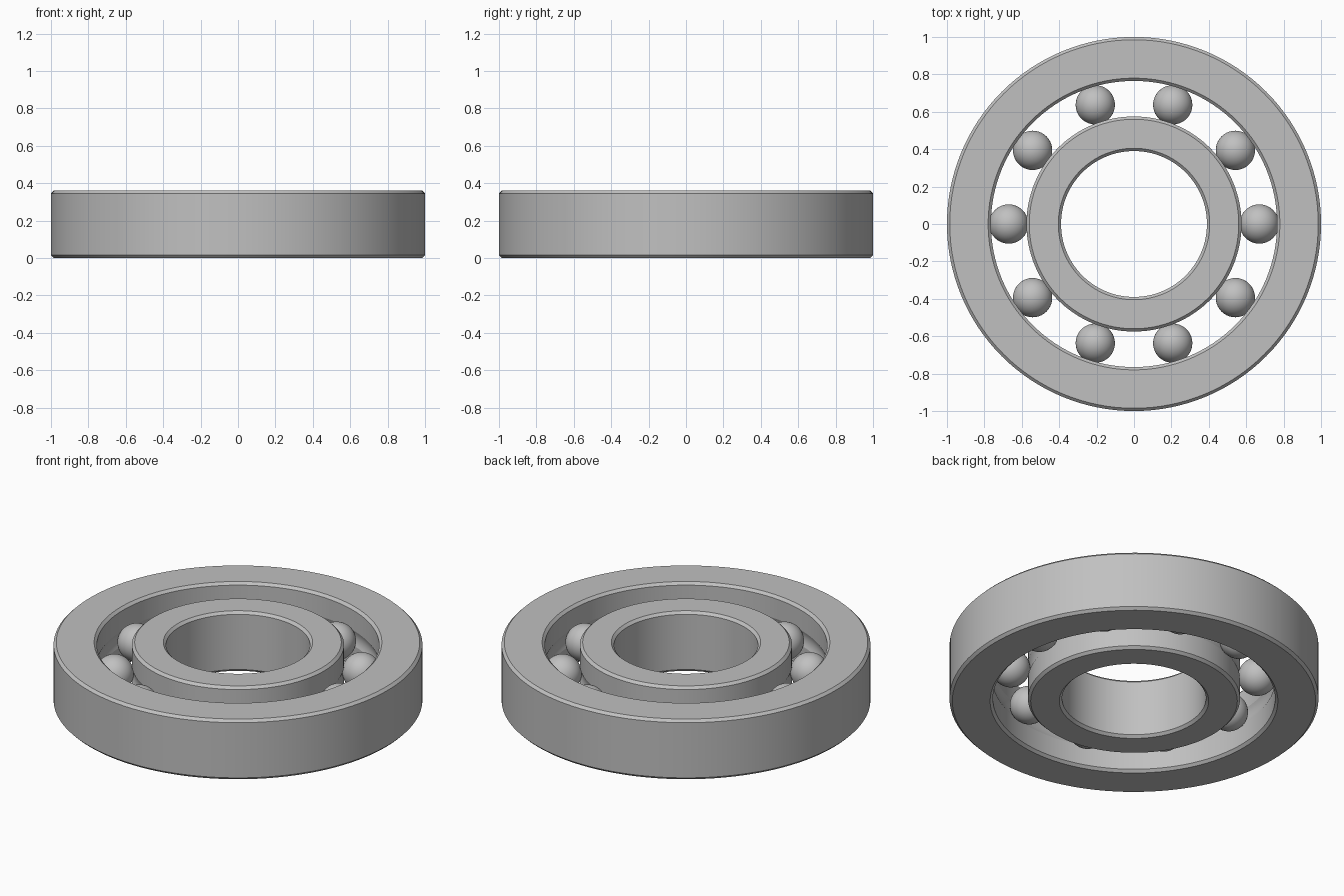
import bpy
import bmesh
from math import cos, sin, pi, radians, sqrt, asin
from mathutils import Vector, Matrix

cube = bpy.data.objects.get("Cube")
if cube:
    bpy.data.objects.remove(cube, do_unlink=True)

HEIGHT = 0.36
CHAMFER = 0.015
PITCH = 0.67        # radius of the circle of ball centres
BALL = 0.105
BALLS = 10

steel = bpy.data.materials.new("steel_grey")
steel.use_nodes = True
colour = (0.53, 0.53, 0.53, 1)
steel.diffuse_color = colour
steel.node_tree.nodes["Principled BSDF"].inputs["Base Color"].default_value = colour


def finish(name, bm, angle):
    bmesh.ops.recalc_face_normals(bm, faces=bm.faces)
    mesh = bpy.data.meshes.new(name)
    bm.to_mesh(mesh)
    bm.free()
    mesh.materials.append(steel)
    obj = bpy.data.objects.new(name, mesh)
    bpy.context.collection.objects.link(obj)
    bpy.ops.object.select_all(action="DESELECT")
    obj.select_set(True)
    bpy.context.view_layer.objects.active = obj
    bpy.ops.object.shade_smooth_by_angle(angle=radians(angle))
    return obj


def race_groove(wall, steps=8):
    """Arc that the balls run in, from bottom to top of the wall."""
    reach = abs(wall - PITCH)
    side = 1 if wall > PITCH else -1
    half = asin(sqrt(BALL ** 2 - reach ** 2) / BALL)
    angles = [half * (2 * i / steps - 1) for i in range(steps + 1)]
    return [(PITCH + side * BALL * cos(a), HEIGHT / 2 + BALL * sin(a)) for a in angles]


def ring(name, inner, outer, grooved, segments=128):
    """Chamfered ring with a ball groove in one wall, spun about z."""
    c, h = CHAMFER, HEIGHT
    groove = race_groove(grooved)
    right = groove if grooved == outer else []
    left = groove[::-1] if grooved == inner else []
    profile = [(inner + c, 0), (outer - c, 0), (outer, c), *right,
               (outer, h - c), (outer - c, h), (inner + c, h),
               (inner, h - c), *left, (inner, c)]
    bm = bmesh.new()
    verts = [bm.verts.new((r, 0, z)) for r, z in profile]
    edges = [bm.edges.new((v, verts[i - 1])) for i, v in enumerate(verts)]
    bmesh.ops.spin(bm, geom=verts + edges, cent=(0, 0, 0), axis=(0, 0, 1),
                   angle=2 * pi, steps=segments, use_merge=True)
    bmesh.ops.remove_doubles(bm, verts=bm.verts, dist=1e-4)
    return finish(name, bm, 20)


# Outer and inner races
ring("outer_ring", 0.765, 1.0, grooved=0.765)
ring("inner_ring", 0.39, 0.575, grooved=0.575)

# Evenly spaced balls
for i in range(BALLS):
    a = 2 * pi * i / BALLS
    centre = Vector((PITCH * cos(a), PITCH * sin(a), HEIGHT / 2))
    bm = bmesh.new()
    bmesh.ops.create_uvsphere(bm, u_segments=40, v_segments=24, radius=BALL,
                              matrix=Matrix.Translation(centre))
    finish(f"ball_{i + 1}", bm, 40)
